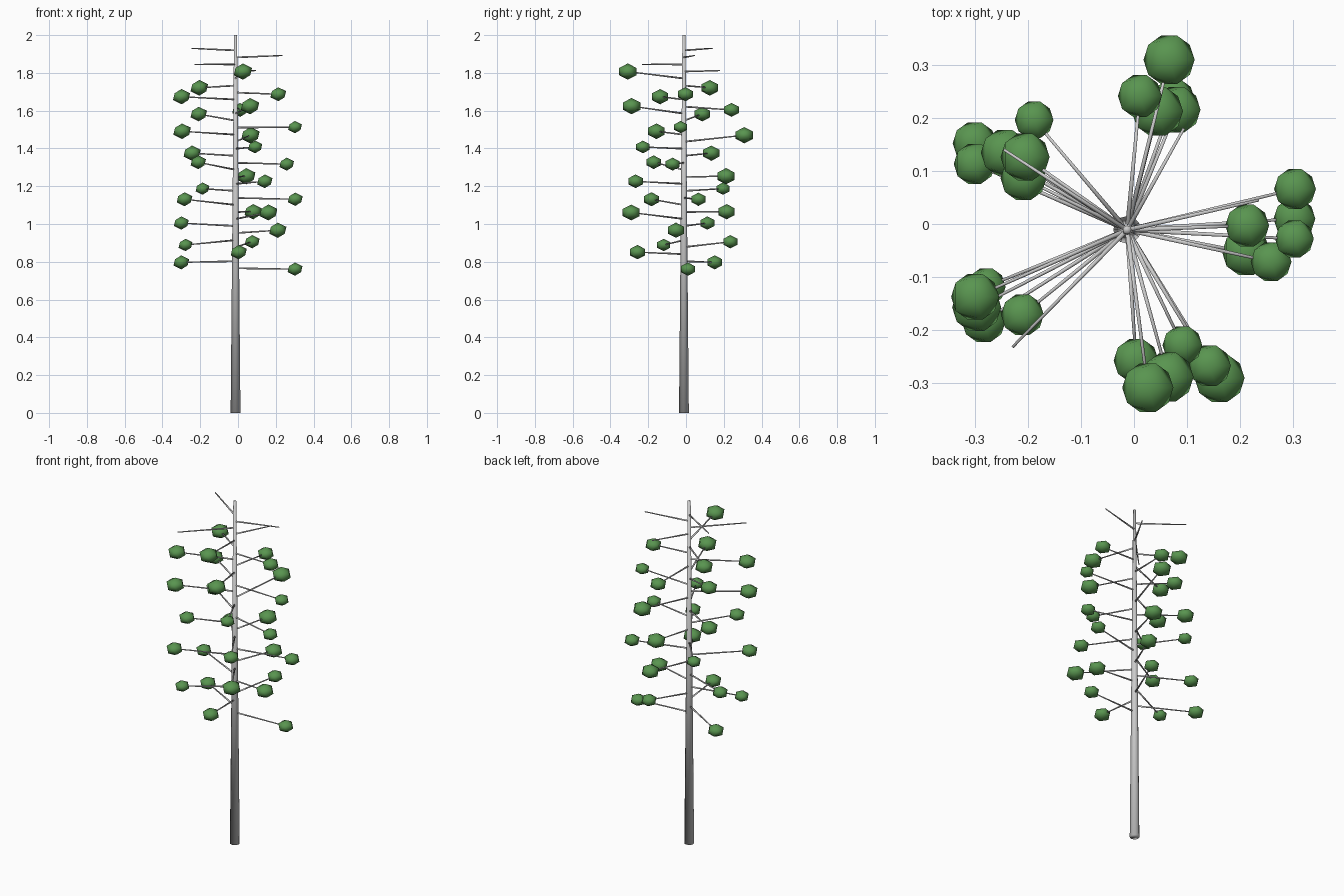
import bpy
from mathutils import Vector

CX, CY = -0.013, -0.011      # trunk axis
Z0, STEP = 0.766, 0.0372     # first branch height and spacing

green = bpy.data.materials.new("leaf_green")
green.diffuse_color = (0.10, 0.30, 0.08, 1)


def smooth(ob):
    for p in ob.data.polygons:
        p.use_smooth = True


def rod(name, a, b, r1, r2, sides):
    a, b = Vector(a), Vector(b)
    d = b - a
    bpy.ops.mesh.primitive_cone_add(vertices=sides, radius1=r1, radius2=r2,
                                    depth=d.length, location=(a + b) / 2)
    ob = bpy.context.object
    ob.rotation_euler = d.to_track_quat('Z', 'Y').to_euler()
    ob.name = name
    smooth(ob)


def leaf(name, loc, width):
    r = width / 0.91
    bpy.ops.mesh.primitive_ico_sphere_add(subdivisions=1, radius=r, location=loc)
    ob = bpy.context.object
    ob.scale.z = 0.8
    ob.name = name
    ob.data.materials.append(green)
    smooth(ob)


# Tapered trunk
rod("trunk", (CX, CY, 0), (CX, CY, 2), 0.026, 0.008, 12)

# Branch tips going up the trunk: x, y, z, leaf half-width (0 = bare)
tips = [
    (.302, .01, .761, .040), (-.30, .152, .797, .042), (.004, -.257, .851, .043),
    (.075, .235, .906, .040), (-.278, -.118, .889, .037), (.211, -.053, .967, .046),
    (-.30, .113, 1.005, .040), (.161, -.290, 1.061, .048), (.080, .215, 1.065, .046),
    (-.283, -.183, 1.131, .042), (.303, .066, 1.131, .040), (-.188, .196, 1.187, .037),
    (.142, -.267, 1.226, .041), (.044, .212, 1.253, .049), (-.210, -.171, 1.327, .041),
    (.258, -.071, 1.317, .039), (-.243, .134, 1.375, .046), (.091, -.228, 1.408, .038),
    (.066, .309, 1.470, .049), (-.296, -.157, 1.491, .047), (.302, -.028, 1.513, .037),
    (-.208, .086, 1.582, .044), (.064, -.288, 1.624, .049), (.011, .241, 1.604, .042),
    (-.299, -.137, 1.674, .046), (.213, -.003, 1.687, .042), (-.205, .126, 1.721, .047),
    (.026, -.308, 1.807, .049), (.094, .18, 1.812, 0), (-.229, -.232, 1.845, 0),
    (.235, .045, 1.892, 0), (-.245, .14, 1.930, 0),
]
for i, (x, y, z, w) in enumerate(tips):
    rod(f"branch_{i + 1}", (CX, CY, Z0 + STEP * i), (x, y, z), 0.005, 0.003, 6)
    if w:
        leaf(f"leaf_clump_{i + 1}", (x, y, z), w)
